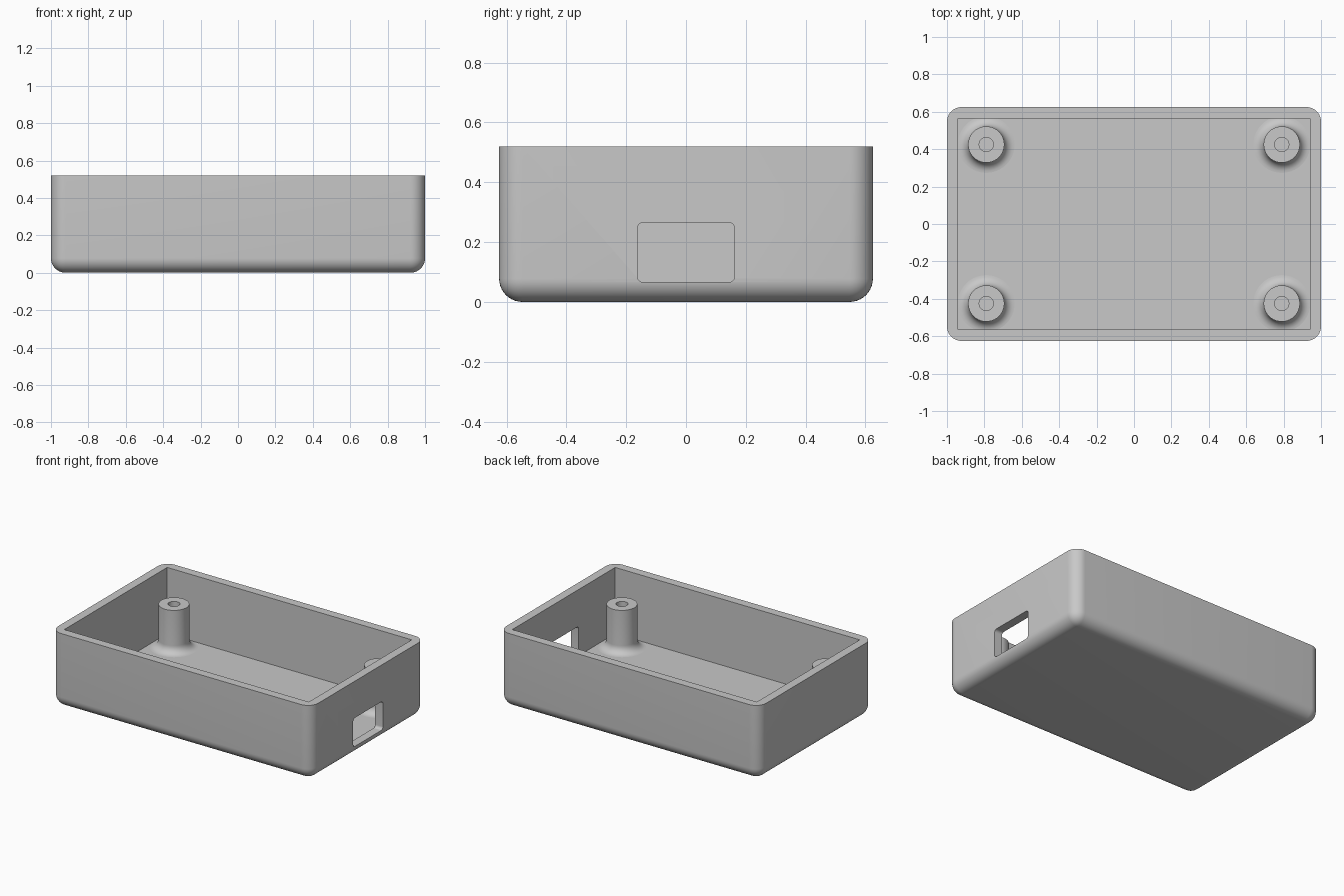
import bpy, bmesh, math
from mathutils import Vector

if "Cube" in bpy.data.objects:
    bpy.data.objects.remove(bpy.data.objects["Cube"], do_unlink=True)

# Overall sizes
LENGTH, WIDTH, HEIGHT = 2.0, 1.25, 0.52
WALL, FLOOR = 0.06, 0.06
FILLET = 0.078

grey = bpy.data.materials.new("plain grey")
grey.use_nodes = True
colour = (0.58, 0.58, 0.58, 1)
grey.diffuse_color = colour
grey.node_tree.nodes["Principled BSDF"].inputs["Base Color"].default_value = colour


def add_object(name, bm):
    bmesh.ops.recalc_face_normals(bm, faces=bm.faces)
    mesh = bpy.data.meshes.new(name)
    bm.to_mesh(mesh)
    bm.free()
    obj = bpy.data.objects.new(name, mesh)
    bpy.context.collection.objects.link(obj)
    mesh.materials.append(grey)
    return obj


def box(name, low, high, radius=0, rounded=None):
    """Box between two corners; edges chosen by the rule are rounded."""
    low, high = Vector(low), Vector(high)
    bm = bmesh.new()
    bmesh.ops.create_cube(bm, size=1)
    for v in bm.verts:
        v.co = (low + high) / 2 + v.co * (high - low)
    if rounded:
        edges = [e for e in bm.edges if rounded(*(v.co for v in e.verts))]
        bmesh.ops.bevel(bm, geom=edges, offset=radius, segments=10,
                        profile=0.5, affect='EDGES')
    return add_object(name, bm)


def smooth(obj):
    bpy.ops.object.select_all(action='DESELECT')
    obj.select_set(True)
    bpy.context.view_layer.objects.active = obj
    bpy.ops.object.shade_smooth_by_angle(angle=math.radians(35))


# Tray: every outer edge is rounded except the rim
x, y = LENGTH / 2, WIDTH / 2
tray = box("tray", (-x, -y, 0), (x, y, HEIGHT), FILLET,
           lambda a, b: min(a.z, b.z) < HEIGHT / 2)

# Cutters for the cavity and the cable opening in the left end
cavity = box("cavity_cutter", (WALL - x, WALL - y, FLOOR),
             (x - WALL, y - WALL, HEIGHT + 0.2))
opening = box("opening_cutter", (x - 0.2, -0.163, 0.066), (x + 0.2, 0.163, 0.265),
              0.02, lambda a, b: abs(a.x - b.x) > 0.1)
bpy.context.view_layer.objects.active = tray
for cutter in (cavity, opening):
    cutter.hide_render = True
    cut = tray.modifiers.new(cutter.name, 'BOOLEAN')
    cut.operation = 'DIFFERENCE'
    cut.solver = 'EXACT'
    cut.object = cutter
    bpy.ops.object.modifier_apply(modifier=cut.name)
    bpy.data.objects.remove(cutter, do_unlink=True)
smooth(tray)

# Screw posts: a turned profile with a blind hole and a flared foot
HOLE, POST, TOP, FLARE = 0.038, 0.097, 0.36, 0.055
profile = [(0, 0.1), (HOLE, 0.1), (HOLE, TOP), (POST, TOP)]
for i in range(9):
    a = math.radians(90 * i / 8)
    profile.append((POST + FLARE * (1 - math.cos(a)),
                    FLOOR + FLARE * (1 - math.sin(a))))

for side, sx in (("left", 1), ("right", -1)):
    for end, sy in (("front", -1), ("back", 1)):
        bm = bmesh.new()
        verts = [bm.verts.new((r, 0, z)) for r, z in profile]
        edges = [bm.edges.new(pair) for pair in zip(verts, verts[1:])]
        bmesh.ops.spin(bm, geom=verts + edges, cent=(0, 0, 0), axis=(0, 0, 1),
                       angle=math.tau, steps=40)
        bmesh.ops.remove_doubles(bm, verts=bm.verts, dist=0.0005)
        post = add_object(f"{end}_{side}_screw_post", bm)
        # The open foot leaves the normals ambiguous, so point the rim upwards
        rim = max(post.data.polygons, key=lambda f: f.center.z)
        if rim.normal.z < 0:
            post.data.flip_normals()
        post.location = (sx * 0.79, sy * 0.425, 0)
        smooth(post)
